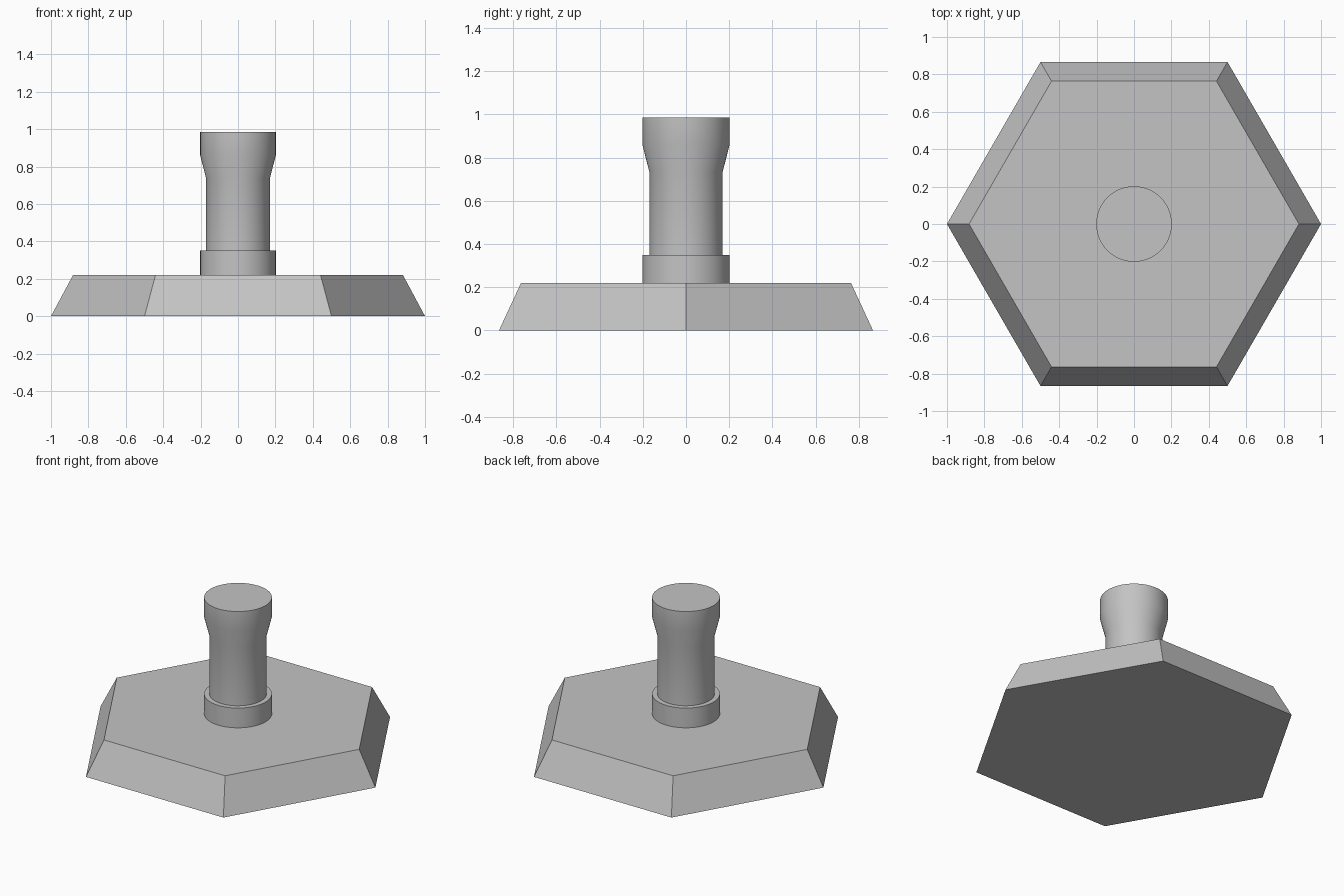
import bpy, bmesh
from math import cos, sin, tau, radians

old = bpy.data.objects.get("Cube")
if old:
    bpy.data.objects.remove(old, do_unlink=True)

GREY = (0.55, 0.55, 0.55, 1.0)
grey = bpy.data.materials.new("plain grey")
grey.use_nodes = True
grey.diffuse_color = GREY
grey.node_tree.nodes["Principled BSDF"].inputs["Base Color"].default_value = GREY


def stacked_rings(name, profile, sides, smooth=False):
    """Closed solid from (radius, height) rings, capped at both ends."""
    bm = bmesh.new()
    rings = [[bm.verts.new((r * cos(tau * i / sides), r * sin(tau * i / sides), z))
              for i in range(sides)] for r, z in profile]
    for low, high in zip(rings, rings[1:]):
        for i in range(sides):
            j = (i + 1) % sides
            bm.faces.new((low[i], low[j], high[j], high[i]))
    bm.faces.new(rings[0][::-1])
    bm.faces.new(rings[-1])
    mesh = bpy.data.meshes.new(name)
    bm.to_mesh(mesh)
    bm.free()
    mesh.materials.append(grey)
    obj = bpy.data.objects.new(name, mesh)
    bpy.context.collection.objects.link(obj)
    if smooth:
        bpy.ops.object.select_all(action="DESELECT")
        obj.select_set(True)
        bpy.context.view_layer.objects.active = obj
        bpy.ops.object.shade_smooth_by_angle(angle=radians(30))
    return obj


# Hexagonal base with sloping sides
stacked_rings("hexagonal_base", [(1.0, 0.0), (0.882, 0.22)], 6)

# Round post: collar, narrow shaft, flared head
stacked_rings("post", [(0.202, 0.22), (0.202, 0.35), (0.17, 0.35), (0.17, 0.735),
                       (0.202, 0.86), (0.202, 0.985)], 96, smooth=True)
